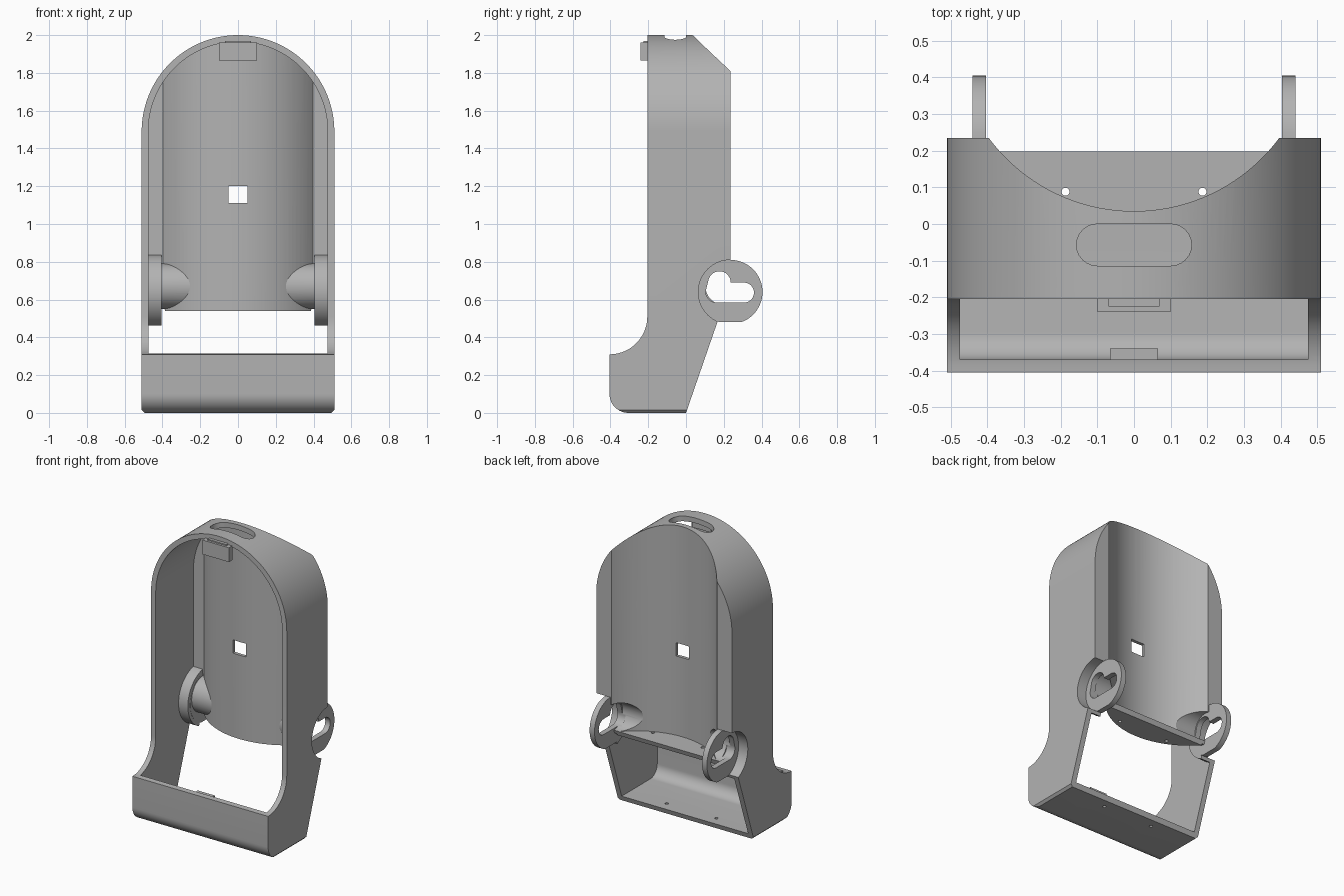
import bpy, bmesh, math
from mathutils import Vector

cube = bpy.data.objects.get("Cube")
if cube:
    bpy.data.objects.remove(cube, do_unlink=True)

grey = bpy.data.materials.new("plain grey")
grey.use_nodes = True
colour = (0.45, 0.45, 0.45, 1)
grey.diffuse_color = colour
grey.node_tree.nodes["Principled BSDF"].inputs["Base Color"].default_value = colour


def arc(cx, cy, r, start, end, n=12):
    """Points on an arc, angles in degrees."""
    angles = [math.radians(start + (end - start) * i / n) for i in range(n + 1)]
    return [(cx + r * math.cos(a), cy + r * math.sin(a)) for a in angles]


def circle(cx, cy, r, n=64):
    return arc(cx, cy, r, 0, 360, n)[:-1]


def prism(name, points, axis, lo, hi):
    """Extrude a flat outline along an axis; the outline uses the other two axes in order."""
    def place(p, d):
        co = list(p)
        co.insert("xyz".index(axis), d)
        return Vector(co)
    bm = bmesh.new()
    base = bm.faces.new([bm.verts.new(place(p, lo)) for p in points])
    new = bmesh.ops.extrude_face_region(bm, geom=[base])["geom"]
    shift = place((0, 0), hi - lo)
    bmesh.ops.translate(bm, vec=shift, verts=[v for v in new if isinstance(v, bmesh.types.BMVert)])
    bmesh.ops.recalc_face_normals(bm, faces=bm.faces)
    mesh = bpy.data.meshes.new(name)
    bm.to_mesh(mesh)
    bm.free()
    mesh.materials.append(grey)
    obj = bpy.data.objects.new(name, mesh)
    bpy.context.collection.objects.link(obj)
    return obj


def box(name, x, y, z):
    return prism(name, [(x[0], y[0]), (x[1], y[0]), (x[1], y[1]), (x[0], y[1])], "z", *z)


def combine(target, tool, operation):
    """Apply a boolean and throw the tool away."""
    mod = target.modifiers.new("boolean", "BOOLEAN")
    mod.operation, mod.object, mod.solver = operation, tool, "EXACT"
    bpy.context.view_layer.objects.active = target
    bpy.ops.object.modifier_apply(modifier=mod.name)
    bpy.data.objects.remove(tool, do_unlink=True)


def cut(target, tool):
    combine(target, tool, "DIFFERENCE")


def both(outline, lo, hi):
    """A mirrored pair of prisms lying along x."""
    return [prism("side_tool", outline, "x", *span) for span in ((lo, hi), (-hi, -lo))]


# Outer body: side outline intersected with the arched front outline
side = ([(0, 0)] + arc(-0.305, 0.1, 0.1, 270, 180) + arc(-0.405, 0.51, 0.2, -90, 0, 20)
        + [(-0.205, 2.1), (0.235, 2.1), (0.235, 0.68)])
arch = [(-0.495, 0), (0.495, 0), (0.51, 0.015)] + arc(0, 1.49, 0.51, 0, 180, 72) + [(-0.51, 0.015)]
shell = prism("shell", side, "x", -0.7, 0.7)
combine(shell, prism("arch", arch, "y", -0.8, 0.8), "INTERSECT")

# Hollow space, leaving the trough wall, round bosses and pivot pods solid
hollow = ([(0.5, 0.034)] + arc(-0.295, 0.109, 0.075, 270, 180)
          + [(-0.37, 0.33), (-0.6, 0.33), (-0.6, 2.1), (0.2, 2.1), (0.2, 0.541), (0.5, 0.541)])
inner_arch = [(-0.475, -0.1), (0.475, -0.1)] + arc(0, 1.49, 0.475, 0, 180, 72)
cavity = prism("cavity", hollow, "x", -0.7, 0.7)
combine(cavity, prism("inner_arch", inner_arch, "y", -0.9, 0.9), "INTERSECT")
cut(cavity, prism("trough_wall", circle(0, 0.528, 0.515, 128), "z", 0.54, 2.3))
for tool in both(circle(0.235, 0.643, 0.195), 0.405, 0.6) + both(circle(0.2, 0.67, 0.12), 0.22, 0.43):
    cut(cavity, tool)
cut(shell, cavity)

# Trough in the back, pod pockets and round side recesses
cut(shell, prism("trough", circle(0, 0.528, 0.493, 128), "z", 0.572, 2.3))
disc = circle(0.235, 0.64, 0.17)
for tool in both(circle(0.2, 0.67, 0.097), 0.21, 0.405) + both(disc, 0.44, 0.7):
    cut(shell, tool)

# Pivot discs with flat bottoms
flat_disc = [(y, max(z, 0.48)) for y, z in disc if z > 0.472]
for tool in both(flat_disc, 0.404, 0.441):
    combine(shell, tool, "UNION")

# Keyhole openings through the discs: long slot plus a raised round end
slot = arc(0.307, 0.637, 0.053, -90, 90) + arc(0.16, 0.637, 0.053, 90, 270)
lobe = arc(0.177, 0.69, 0.06, -20, 160) + arc(0.16, 0.64, 0.055, 160, 270) + [(0.23, 0.61)]
for tool in both(slot, 0.38, 0.7) + both(lobe, 0.38, 0.7):
    cut(shell, tool)

# Rounded slot in the top, square window in the trough
top_slot = arc(0.1, -0.057, 0.057, -90, 90) + arc(-0.1, -0.057, 0.057, 90, 270)
cut(shell, prism("top_slot", top_slot, "z", 1.8, 2.2))
cut(shell, box("window", (-0.05, 0.05), (-0.1, 0.2), (1.11, 1.2)))

# Small holes in the trough floor and the base
for x in (-0.187, 0.187):
    cut(shell, prism("floor_hole", circle(x, 0.088, 0.011, 16), "z", 0.5, 0.62))
    cut(shell, prism("base_hole", circle(x, -0.06, 0.011, 16), "z", -0.1, 0.1))

# Catches at the top of the opening and on the front lip
top_catch = box("top_catch", (-0.1, 0.1), (-0.24, -0.203), (1.865, 1.962))
catch_arm = box("top_catch_arm", (-0.07, 0.07), (-0.225, -0.17), (1.9, 1.97))
lip_catch = box("lip_catch", (-0.065, 0.065), (-0.372, -0.34), (0.27, 0.308))

# Smooth the curved faces, keep the edges crisp
bpy.ops.object.select_all(action="DESELECT")
shell.select_set(True)
bpy.context.view_layer.objects.active = shell
bpy.ops.object.shade_smooth_by_angle(angle=math.radians(25))
